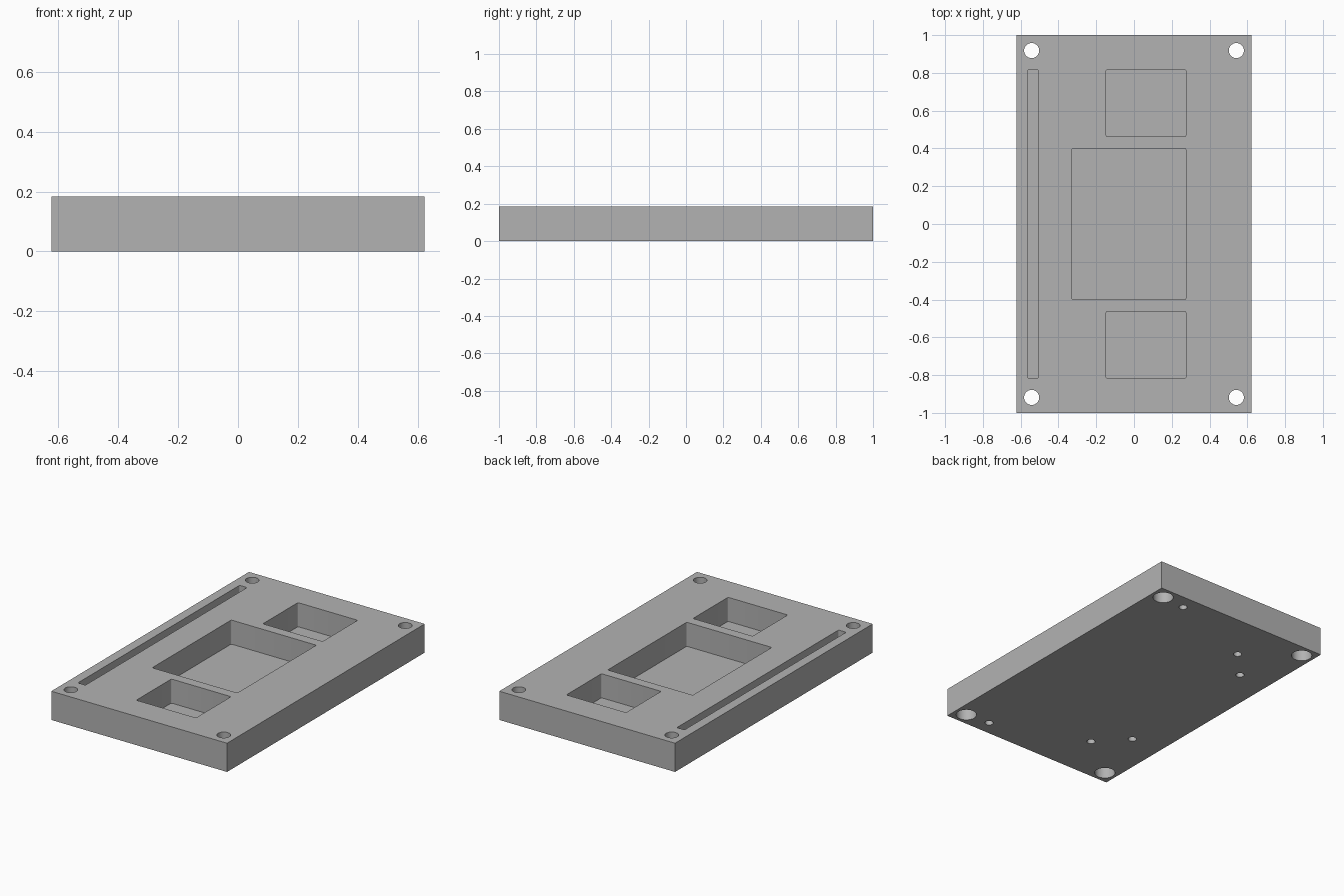
import bpy, bmesh, math

if "Cube" in bpy.data.objects:
    bpy.data.objects.remove(bpy.data.objects["Cube"])

W, L, H = 1.245, 2.0, 0.184      # plate size
FLOOR = 0.03                     # material left under the pockets

grey = bpy.data.materials.new("plain grey")
grey.diffuse_color = (0.45, 0.45, 0.45, 1)
grey.use_nodes = True
grey.node_tree.nodes["Principled BSDF"].inputs["Base Color"].default_value = grey.diffuse_color


def prism(name, outline, z0, z1):
    """Solid made by raising a closed outline from z0 to z1."""
    bm = bmesh.new()
    base = bm.faces.new([bm.verts.new((x, y, z0)) for x, y in outline])
    top = bmesh.ops.extrude_face_region(bm, geom=[base])["geom"]
    for v in top:
        if isinstance(v, bmesh.types.BMVert):
            v.co.z = z1
    bmesh.ops.recalc_face_normals(bm, faces=bm.faces)
    me = bpy.data.meshes.new(name)
    bm.to_mesh(me)
    bm.free()
    ob = bpy.data.objects.new(name, me)
    bpy.context.collection.objects.link(ob)
    me.materials.append(grey)
    return ob


def circle(x, y, r, n=32):
    return [(x + r * math.cos(2 * math.pi * i / n),
             y + r * math.sin(2 * math.pi * i / n)) for i in range(n)]


def rounded(x0, x1, y0, y1, r=0.008, n=4):
    pts = []
    corners = [(x1 - r, y1 - r), (x0 + r, y1 - r), (x0 + r, y0 + r), (x1 - r, y0 + r)]
    for k, (cx, cy) in enumerate(corners):
        for i in range(n + 1):
            a = math.pi / 2 * (k + i / n)
            pts.append((cx + r * math.cos(a), cy + r * math.sin(a)))
    return pts


# Plate
plate = prism("base_plate", [(-W/2, -L/2), (W/2, -L/2), (W/2, L/2), (-W/2, L/2)], 0, H)

# Pockets and the long slot, open at the top
cutters = [
    prism("main_pocket_cutter", rounded(-0.328, 0.275, -0.4, 0.4), FLOOR, H + 0.1),
    prism("slot_cutter", rounded(-0.562, -0.508, -0.818, 0.818), FLOOR, H + 0.1),
]
for s in (-1, 1):
    y0, y1 = sorted((s * 0.463, s * 0.818))
    cutters.append(prism("small_pocket_cutter", rounded(-0.148, 0.275, y0, y1), FLOOR, H + 0.1))
    # Corner screw holes with a wider recess underneath
    for x in (-0.542, 0.542):
        cutters.append(prism("screw_hole_cutter", circle(x, s * 0.918, 0.04), 0.05, H + 0.1))
        cutters.append(prism("screw_recess_cutter", circle(x, s * 0.918, 0.061), -0.1, 0.1))
    # Small blind holes in the underside
    for x, y in ((0.375, 0.905), (-0.237, 0.684), (-0.408, 0.502)):
        cutters.append(prism("pilot_hole_cutter", circle(x, s * y, 0.025, 24), -0.1, 0.1))

# Cut everything out of the plate
bpy.context.view_layer.objects.active = plate
plate.select_set(True)
for c in cutters:
    c.hide_render = True
    mod = plate.modifiers.new("cut", 'BOOLEAN')
    mod.operation, mod.solver, mod.object = 'DIFFERENCE', 'EXACT', c
    bpy.ops.object.modifier_apply(modifier=mod.name)
for c in cutters:
    bpy.data.objects.remove(c)

bpy.ops.object.select_all(action='DESELECT')
plate.select_set(True)
bpy.ops.object.shade_smooth_by_angle(angle=math.radians(30))
